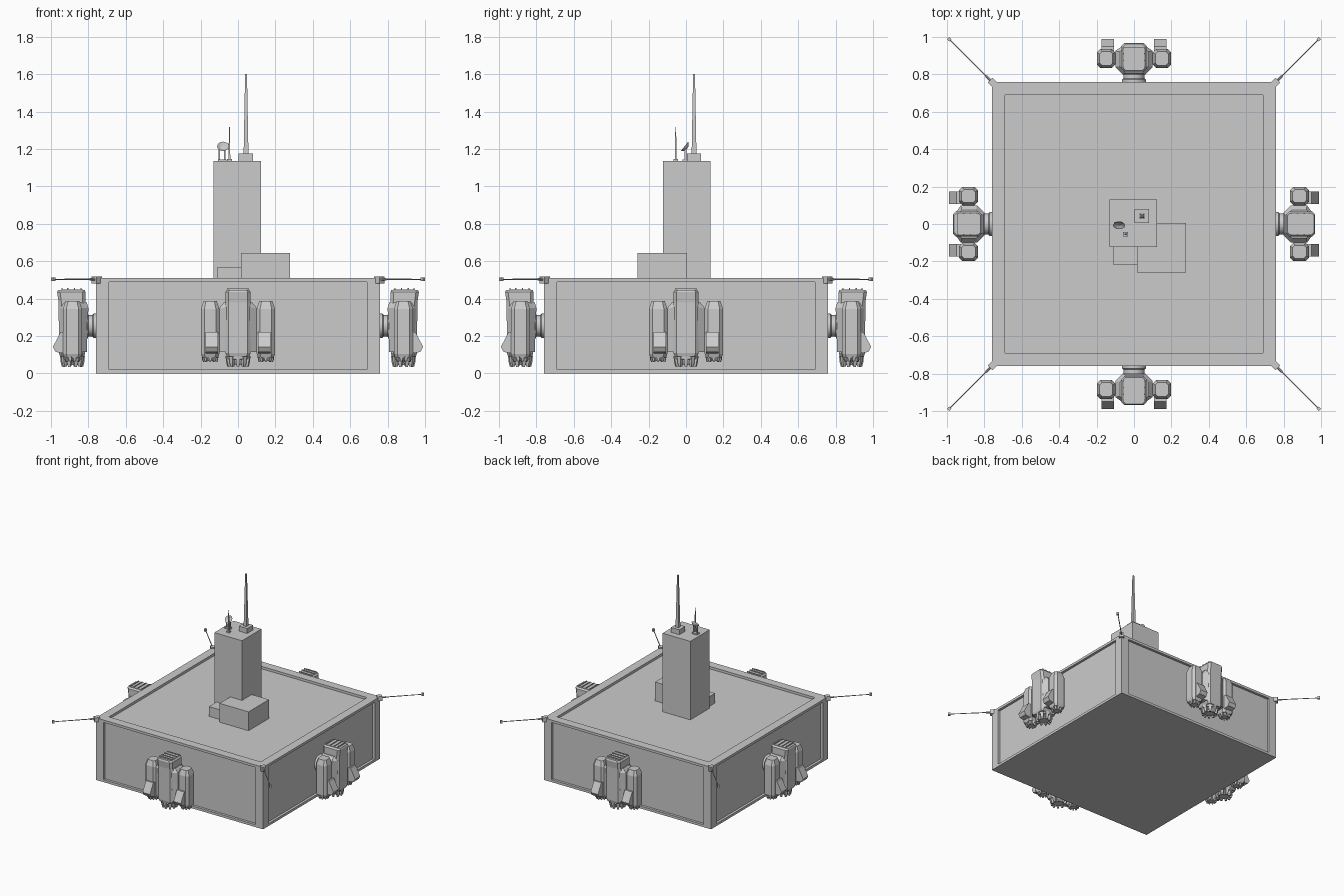
import bpy, bmesh
from math import cos, sin, pi
from mathutils import Matrix, Vector

if "Cube" in bpy.data.objects:
    bpy.data.objects.remove(bpy.data.objects["Cube"])


def finish(name, bm, smooth=False):
    bmesh.ops.recalc_face_normals(bm, faces=bm.faces[:])
    me = bpy.data.meshes.new(name)
    bm.to_mesh(me)
    bm.free()
    ob = bpy.data.objects.new(name, me)
    bpy.context.collection.objects.link(ob)
    if smooth:
        bpy.ops.object.select_all(action='DESELECT')
        ob.select_set(True)
        bpy.context.view_layer.objects.active = ob
        bpy.ops.object.shade_smooth_by_angle()
    return ob


def add_loft(bm, plan, levels, mat=Matrix()):
    """Stack a plan outline at levels of (z, scale x, scale y, shift y)."""
    rings = [[bm.verts.new(mat @ Vector((x * sx, y * sy + dy, z))) for x, y in plan]
             for z, sx, sy, dy in levels]
    n = len(plan)
    for a, b in zip(rings, rings[1:]):
        for i in range(n):
            bm.faces.new((a[i], a[(i + 1) % n], b[(i + 1) % n], b[i]))
    bm.faces.new(rings[0][::-1])
    bm.faces.new(rings[-1])


def loft(name, plan, levels, mat=Matrix(), smooth=False):
    bm = bmesh.new()
    add_loft(bm, plan, [tuple(l) + (0,) * (4 - len(l)) for l in levels], mat)
    return finish(name, bm, smooth)


def box(name, x0, x1, y0, y1, z0, z1):
    return loft(name, [(x0, y0), (x1, y0), (x1, y1), (x0, y1)], [(z0, 1, 1), (z1, 1, 1)])


def circle(n, off=0.0):
    return [(cos(2 * pi * i / n + off), sin(2 * pi * i / n + off)) for i in range(n)]


def octo(hx, hy, c):
    return [(hx, hy - c), (hx - c, hy), (c - hx, hy), (-hx, hy - c),
            (-hx, c - hy), (c - hx, -hy), (hx - c, -hy), (hx, c - hy)]


SQ = [(-1, -1), (1, -1), (1, 1), (-1, 1)]
T = Matrix.Translation

# main slab with recessed panels on top and sides
bm = bmesh.new()
bmesh.ops.create_cube(bm, size=1, matrix=T((0, 0, 0.255)) @ Matrix.Diagonal((1.52, 1.52, 0.51, 1)))
bm.normal_update()
panels = [f for f in bm.faces if f.normal.z > -0.5]
bmesh.ops.inset_individual(bm, faces=panels, thickness=0.07, use_even_offset=True)
for f in panels:
    if abs(f.normal.z) < 0.5:
        for v in f.verts:
            v.co.z = 0.49 if v.co.z > 0.25 else 0.02
normals = [f.normal.copy() for f in panels]
new = bmesh.ops.extrude_discrete_faces(bm, faces=panels)["faces"]
for f in new:
    n = f.normal.copy()
    bmesh.ops.translate(bm, verts=f.verts[:], vec=n * -0.02)
finish("main_slab", bm)

# tower and annexes
box("tower", -0.13, 0.122, -0.122, 0.13, 0.48, 1.135)
box("large_annex", 0.015, 0.278, -0.26, 0.005, 0.48, 0.645)
box("small_annex", -0.11, 0.02, -0.22, -0.11, 0.48, 0.57)

# rooftop masts
box("mast_base", 0.004, 0.08, 0.005, 0.081, 1.13, 1.175)
loft("tall_mast", SQ, [(1.17, 0.013, 0.013), (1.602, 0.005, 0.005)], T((0.043, 0.043, 0)))
loft("whip_base", SQ, [(1.13, 0.013, 0.013), (1.147, 0.013, 0.013)], T((-0.046, -0.055, 0)))
loft("whip_aerial", SQ, [(1.145, 0.005, 0.005), (1.317, 0.002, 0.002)], T((-0.046, -0.055, 0)))

# small tilted dish on two legs
box("dish_foot", -0.108, -0.062, -0.018, 0.012, 1.13, 1.145)
for x in (-0.1, -0.07):
    box("dish_leg", x - 0.004, x + 0.004, -0.007, 0.003, 1.14, 1.2)
loft("dish", circle(12), [(0, 0.01, 0.01), (0.008, 0.024, 0.024), (0.018, 0.032, 0.032),
                          (0.008, 0.015, 0.015)],
     T((-0.08, 0.006, 1.203)) @ Matrix.Rotation(0.9, 4, 'X'))

# corner brackets with outrigger rods
for k in range(4):
    m = Matrix.Rotation(pi / 4 + k * pi / 2, 4, 'Z')
    along = m @ Matrix.Rotation(pi / 2, 4, 'Y')
    loft("corner_bracket", SQ, [(0.482, 0.02, 0.018), (0.518, 0.02, 0.018)], m @ T((1.068, 0, 0)))
    loft("rod_socket", circle(8), [(1.07, 0.008, 0.008), (1.12, 0.006, 0.006)], T((0, 0, 0.503)) @ along)
    loft("rod", circle(6), [(1.08, 0.004, 0.004), (1.4, 0.003, 0.003)], T((0, 0, 0.503)) @ along)
    loft("rod_tip", SQ, [(0.493, 0.009, 0.009), (0.513, 0.009, 0.009)], m @ T((1.397, 0, 0)))


def nozzle(name, x, y, r, top, bottom):
    bm = bmesh.new()
    m = T((x, y, 0))
    h = top - bottom
    add_loft(bm, circle(16), [(top + 0.01, r, r, 0), (top - h * .3, r, r, 0),
                              (top - h * .35, r * .8, r * .8, 0), (bottom + h * .15, r * .6, r * .6, 0)], m)
    # ring of tapered petals
    for i in range(10):
        a = m @ Matrix.Rotation((i + .5) * pi / 5, 4, 'Z')
        w = r * 0.17
        add_loft(bm, SQ, [(bottom, w * .7, w * .6, 0), (bottom + h * .4, w, w, 0), (top, w, w, 0)],
                 a @ T((r * .8, 0, 0)) @ Matrix.Rotation(0.12, 4, 'Y') @ T((bottom * -.12, 0, 0)))
    return finish(name, bm)


# thruster unit on the front, then copied round the other sides
unit = []
cy = -0.885
along = T((0, 0, 0.255)) @ Matrix.Rotation(pi / 2, 4, 'X')
unit.append(loft("thruster_neck", circle(24),
                 [(0.73, .065, .065), (0.772, .065, .065), (0.778, .057, .057),
                  (0.798, .057, .057), (0.804, .066, .066), (0.83, .066, .066)], along, True))
unit.append(loft("thruster_hull", octo(0.068, 0.076, 0.016),
                 [(0.09, .85, .85), (0.108, 1, .92), (0.38, 1, .95), (0.435, 1, 1, -0.004),
                  (0.447, .86, .94, -0.004)], T((0, cy - 0.002, 0))))
unit.append(loft("hull_shoulders", [(-.06, .085), (.06, .085), (.1, .045), (.1, -.04), (.065, -.065),
                                    (-.065, -.065), (-.1, -.04), (-.1, .045)],
                 [(0.115, 1, .9), (0.35, 1, 1), (0.38, .75, .9)], T((0, cy, 0))))
unit.append(box("vent_plate", -0.056, 0.056, -0.945, -0.83, 0.44, 0.45))
for y in (-0.94, -0.91, -0.875, -0.84):
    unit.append(box("vent_fin", -0.056, 0.056, y - 0.003, y + 0.003, 0.445, 0.456))
unit.append(nozzle("main_nozzle", 0, cy, 0.062, 0.095, 0.036))
for s in (-1, 1):
    unit.append(loft("side_pod", octo(0.049, 0.051, 0.018),
                     [(0.085, .85, .85), (0.105, 1, 1), (0.345, 1, 1), (0.387, .72, .72)],
                     T((s * 0.149, cy, 0))))
    # sloped housing on the pod's outer face, wider toward the bottom
    x0, x1 = sorted((s * 0.107, s * 0.174))
    prof = [(-0.92, 0.105), (-0.975, 0.115), (-0.99, 0.142), (-0.948, 0.222), (-0.92, 0.222)]
    m = Matrix(((0, 0, 1, 0), (1, 0, 0, 0), (0, 1, 0, 0), (0, 0, 0, 1)))
    unit.append(loft("pod_housing", prof, [(x0, 1, 1), (x1, 1, 1)], m))
    unit.append(nozzle("pod_nozzle", s * 0.149, cy, 0.042, 0.092, 0.062))

for ob in unit:
    for k in (1, 2, 3):
        c = ob.copy()
        c.rotation_euler.z = k * pi / 2
        bpy.context.collection.objects.link(c)
